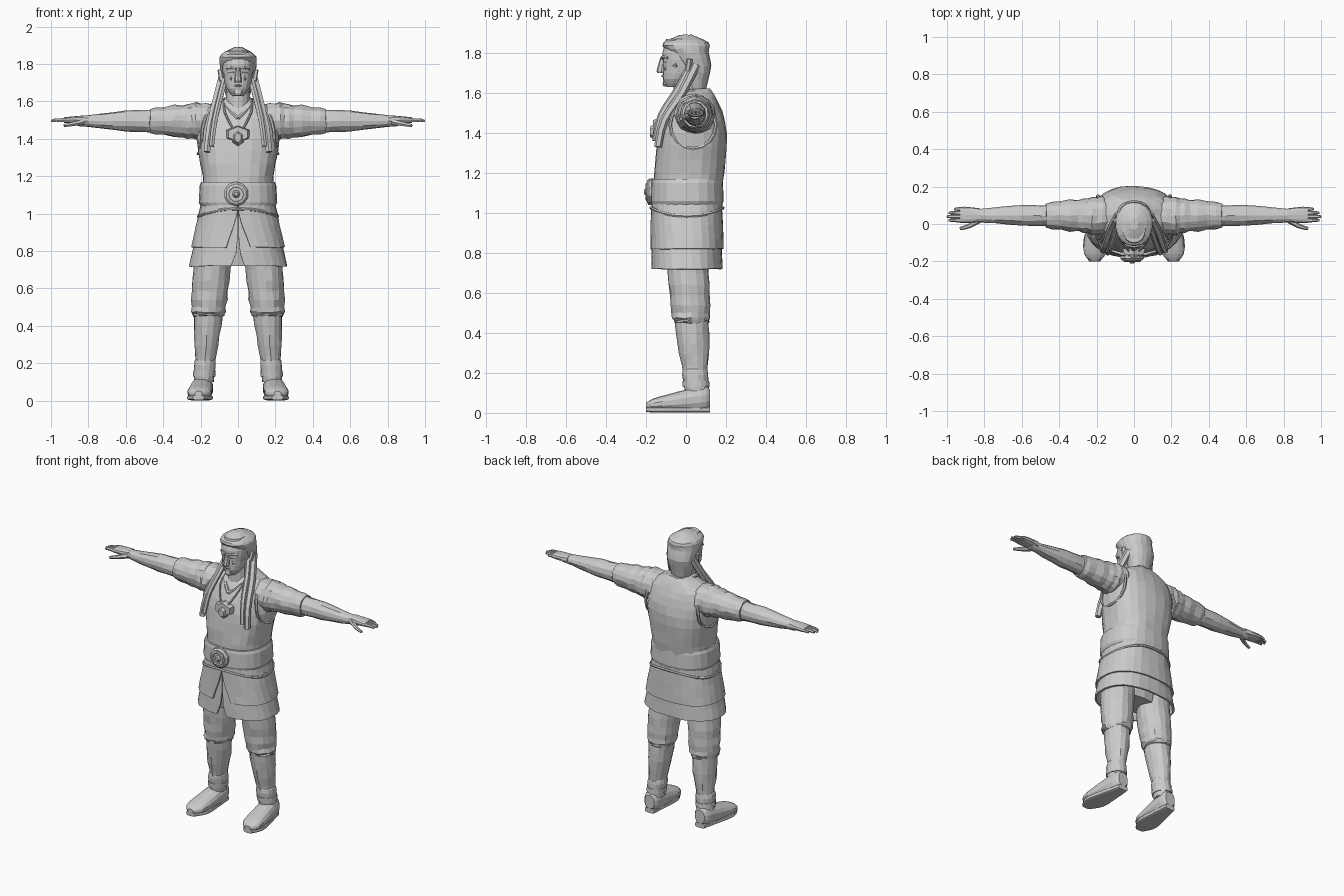
import bpy, bmesh, random
from math import sin, cos, pi, asin, copysign
from mathutils import Vector

random.seed(4)
cube = bpy.data.objects.get("Cube")
if cube:
    bpy.data.objects.remove(cube)

tone = (0.6, 0.6, 0.6, 1)
grey = bpy.data.materials.new("plain_grey")
grey.use_nodes = True
grey.diffuse_color = tone
grey.node_tree.nodes["Principled BSDF"].inputs["Base Color"].default_value = tone


def finish(name, data, mirror):
    """Link the part, colour it and pair it across the body if asked."""
    part = bpy.data.objects.new(name, data)
    bpy.context.collection.objects.link(part)
    data.materials.append(grey)
    if mirror:
        part.modifiers.new("Mirror", 'MIRROR')
    return part


def smooth_path(keys, steps):
    """Add in-between points to a few key points, along a flowing curve."""
    keys = [Vector(key) for key in keys]
    padded = [keys[0]] + keys + [keys[-1]]
    path = []
    for before, start, end, after in zip(padded, padded[1:], padded[2:], padded[3:]):
        leave, arrive = (end - before) / 2, (after - start) / 2
        for step in range(steps):
            f = step / steps
            drift = leave * (1 - f) - arrive * f
            path.append(start.lerp(end, f * f * (3 - 2 * f)) + drift * f * (1 - f))
    return path + [keys[-1]]


def oval_point(angle, power):
    """Point on a unit oval; a higher power makes it squarer."""
    return [copysign(abs(f) ** (2 / power), f) for f in (cos(angle), sin(angle))]


def loft(name, rings, centre, axis='z', power=2, sides=16, steps=3,
         mirror=False, rough=0, folds=0, split=None):
    """Skin oval rings (position, radius, radius); a split opens the front below it."""
    bm = bmesh.new()
    loops = []
    for index, (t, wide, deep) in enumerate(smooth_path(rings, steps)):
        gap, spans = 0, sides
        if split:
            gap = asin((max(.002, (split - t) * .36) / wide) ** (power / 2))
            spans = sides - 1
        swell = 1 + folds * (index % 2)
        a, b = centre(t)
        loop = []
        for i in range(sides):
            u, v = oval_point(gap - pi / 2 + 2 * (pi - gap) * i / spans, power)
            u, v = a + wide * swell * u, b + deep * swell * v
            spot = Vector({'z': (u, v, t), 'x': (t, u, v), 'y': (u, t, v)}[axis])
            crease = Vector([random.uniform(-rough, rough) for _ in spot])
            loop.append(bm.verts.new(spot + crease))
        loops.append(loop)
    for low, high in zip(loops, loops[1:]):
        for i in range(spans):
            j = (i + 1) % sides
            bm.faces.new((low[i], low[j], high[j], high[i]))
    if not split:
        bm.faces.new(loops[0])
        bm.faces.new(loops[-1])
    bmesh.ops.recalc_face_normals(bm, faces=bm.faces)
    mesh = bpy.data.meshes.new(name)
    bm.to_mesh(mesh)
    bm.free()
    return finish(name, mesh, mirror)


def tube(name, path, radius, tip=1, mirror=False, closed=False):
    """Round cord along a path, tapering to the tip."""
    curve = bpy.data.curves.new(name, 'CURVE')
    curve.dimensions = '3D'
    curve.bevel_depth = radius
    curve.bevel_resolution = 1
    curve.use_fill_caps = True
    spline = curve.splines.new('POLY')
    last = len(path) - 1
    spline.points.add(last)
    for i, (point, spot) in enumerate(zip(spline.points, path)):
        point.co = (*spot, 1)
        point.radius = 1 + (tip - 1) * i / last
    spline.use_cyclic_u = closed
    spline.use_smooth = False
    finish(name, curve, mirror)


def circle(count):
    return [2 * pi * i / count for i in range(count)]


# Centre lines the body parts follow
def torso(z): return 0, .08 * (z - 1)
def waist(z): return 0, .005
def arm(x): return .045, 1.495
def leg(z): return .19 - .07 * z, .06 - .07 * z
def foot(y): return .195 - .08 * y, .06 + .12 * y
def sole(y): return .195 - .08 * y, .016
def face(z): return 0, -.01 - 2 * (1.8 - z) ** 2
def scalp(z): return 0, max(0, min(.05, (1.83 - z) / 2))


# Torso in a fitted vest
loft("vest", [(1.05, .185, .165), (1.2, .19, .175), (1.4, .22, .17), (1.55, .19, .12),
              (1.62, .07, .07)], torso, power=2.5, sides=24, rough=.003)
loft("neck", [(1.5, .07, .07), (1.7, .06, .065)], waist)
loft("hips", [(.72, .17, .09), (1.06, .18, .15)], waist)

# Vest trims and pendant
armhole = []
for angle in circle(16):
    z = 1.44 + .12 * sin(angle)
    x = .213 - .45 * max(0, z - 1.46) - .02 * abs(cos(angle))
    armhole.append((x, .035 + .115 * cos(angle), z))
tube("armhole_trims", armhole, .009, mirror=True, closed=True)
collar = [(0, .1, 1.6), (.085, .03, 1.61), (.06, -.05, 1.57), (0, -.1, 1.51)]
tube("collar_edges", smooth_path(collar, 2), .011, mirror=True)
cord = [(.075, -.01, 1.61), (.07, -.09, 1.54), (.02, -.15, 1.44)]
tube("pendant_cords", smooth_path(cord, 3), .006, mirror=True)
loft("pendant_plate", [(-.165, .06, .04), (-.13, .07, .045)],
     lambda y: (0, 1.425), 'y', sides=6, steps=1)
loft("pendant_boss", [(-.18, .02, .025), (-.15, .035, .045)],
     lambda y: (0, 1.405), 'y', sides=6, steps=1)

# Belt with a round buckle
loft("belt", [(1.04, .2, .177), (1.06, .21, .183), (1.15, .205, .18), (1.17, .197, .176)],
     waist, power=2.4, sides=24, steps=1)
def buckle(y): return -.01, 1.105
loft("buckle", [(-.195, .055, .055), (-.185, .066, .066), (-.15, .066, .066)],
     buckle, 'y', sides=10, steps=1)
loft("buckle_knob", [(-.21, .01, .01), (-.19, .025, .025)], buckle, 'y', sides=8, steps=1)
tube("buckle_ring", [(.04 * cos(a) - .01, -.195, .04 * sin(a) + 1.105) for a in circle(10)],
     .008, closed=True)


# Two skirt layers flaring from the belt, split at the front
def skirt_layer(name, hem, split, lift):
    drop = 1.06 - hem
    rings = [(hem, .188 + .22 * drop + lift, .167 + .035 * drop + lift),
             (1.06, .188 + lift, .167 + lift)]
    layer = loft(name, rings, waist, power=2.4, sides=28, steps=4, rough=.002, split=split)
    layer.modifiers.new("Thickness", 'SOLIDIFY').thickness = .012


skirt_layer("skirt", hem=.72, split=.82, lift=0)
skirt_layer("skirt_overlay", hem=.82, split=1, lift=.01)
sash = []
for angle in circle(28):
    u, v = oval_point(angle, 2.4)
    sash.append((.212 * u, .005 + .18 * v, 1.005 - .02 * cos(2 * angle)))
tube("sash_cord", sash, .008, closed=True)

# Arms: creased sleeve, forearm, hand
loft("sleeves", [(.08, .08, .085), (.2, .1, .095), (.3, .085, .085), (.47, .065, .067)],
     arm, 'x', steps=4, mirror=True, rough=.004, folds=.05)
loft("forearms", [(.45, .055, .06), (.6, .055, .055), (.8, .037, .032), (.86, .036, .025)],
     arm, 'x', sides=12, mirror=True, rough=.002)
loft("palms", [(.82, .035, .025), (.88, .042, .02), (.93, .042, .015)],
     lambda x: (.048, 1.5), 'x', sides=12, power=2.6, mirror=True)
for k, finger in enumerate(("index", "middle", "ring", "little")):
    y = .02 + .02 * k
    tip = 1 - .01 * (k - 1) ** 2
    tube(finger + "_fingers", [(.9, y, 1.5), (tip - .02, y, 1.5), (tip, y, 1.495)],
         .013, tip=.5, mirror=True)
thumb = [(.83, .02, 1.49), (.88, -.01, 1.48), (.93, -.025, 1.47)]
tube("thumbs", smooth_path(thumb, 2), .017, tip=.5, mirror=True)

# Legs: creased trousers over wrapped shins
loft("trousers", [(1, .09, .1), (.7, .098, .103), (.5, .09, .095), (.45, .08, .085)],
     leg, steps=4, mirror=True, rough=.004, folds=.04)
loft("shins", [(.5, .08, .085), (.35, .07, .08), (.2, .05, .06)],
     leg, sides=14, mirror=True, rough=.003)
loft("boot_cuffs", [(.1, .053, .06), (.19, .06, .065), (.22, .053, .058)],
     leg, sides=14, steps=2, mirror=True, rough=.002)
loft("ankle_straps", [(.13, .06, .067), (.16, .06, .067)], leg, steps=1, mirror=True)

# Boots
loft("boots", [(.12, .035, .045), (.08, .055, .065), (-.08, .065, .045), (-.16, .06, .032),
               (-.2, .02, .015)], foot, 'y', power=2.3, sides=14, mirror=True)
loft("soles", [(.12, .035, .015), (0, .055, .015), (-.12, .068, .015), (-.2, .03, .012)],
     sole, 'y', power=4, mirror=True)

# Head and face
loft("head", [(1.63, .03, .03), (1.67, .062, .072), (1.73, .078, .095), (1.8, .085, .108),
              (1.87, .06, .08)], face, power=2.2, sides=18, steps=2)
loft("nose", [(1.7, .014, .01), (1.71, .02, .024), (1.78, .01, .014)],
     lambda z: (0, -.125 + .15 * (z - 1.7)), sides=8, steps=2)
loft("chin", [(1.632, .018, .012), (1.645, .026, .017), (1.665, .02, .013)],
     lambda z: (0, -.1), sides=8, steps=1)
for name, path, radius in (
        ("brows", [(.01, -.12, 1.775), (.035, -.115, 1.78), (.06, -.09, 1.775)], .008),
        ("eyelids", [(.02, -.11, 1.755), (.05, -.093, 1.755)], .007),
        ("cheekbones", [(.03, -.105, 1.72), (.074, -.045, 1.74)], .011),
        ("lips", [(.028, -.1, 1.682), (0, -.118, 1.685)], .007),
        ("ears", [(.085, .01, 1.71), (.095, .02, 1.77)], .015)):
    tube(name, path, radius, mirror=True)

# Hair swept back, with two long strands on each side
loft("hair", [(1.6, .055, .045), (1.7, .085, .07), (1.8, .1, .1), (1.85, .09, .115),
              (1.89, .02, .03)], scalp, power=2.2, sides=18, rough=.002)
strand = smooth_path([(.08, .05, 1.74), (.118, -.02, 1.6), (.15, -.11, 1.46),
                      (.166, -.14, 1.33)], 3)
tube("outer_strands", strand, .024, tip=.8, mirror=True)
inward = Vector((-.025, -.015, .03))
tube("inner_strands", [spot + inward for spot in strand], .018, tip=.8, mirror=True)
